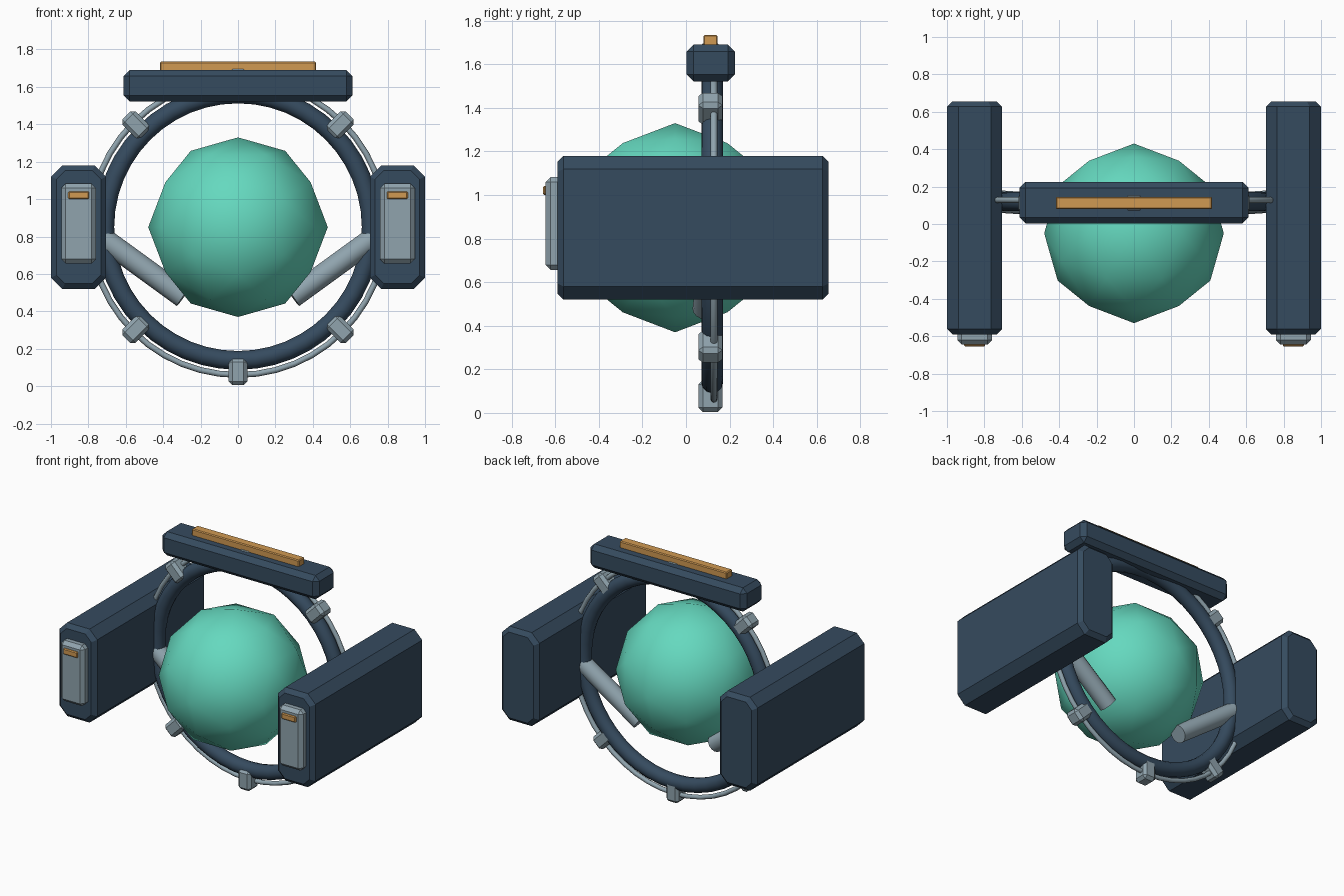
import bpy, bmesh, math
from mathutils import Vector, Matrix

if "Cube" in bpy.data.objects:
    bpy.data.objects.remove(bpy.data.objects["Cube"])


def material(name, rgb):
    m = bpy.data.materials.new(name)
    m.diffuse_color = (*rgb, 1)
    m.use_nodes = True
    m.node_tree.nodes["Principled BSDF"].inputs["Base Color"].default_value = m.diffuse_color
    return m


NAVY = material("dark_blue", (0.036, 0.070, 0.114))
GREY = material("light_grey", (0.279, 0.371, 0.423))
ORANGE = material("amber", (0.63, 0.32, 0.085))
TEAL = material("teal", (0.13, 0.69, 0.52))


def finish(bm, name, mat, smooth=None):
    bmesh.ops.recalc_face_normals(bm, faces=bm.faces)
    me = bpy.data.meshes.new(name)
    bm.to_mesh(me)
    bm.free()
    me.materials.append(mat)
    ob = bpy.data.objects.new(name, me)
    bpy.context.collection.objects.link(ob)
    if smooth:
        bpy.ops.object.select_all(action='DESELECT')
        ob.select_set(True)
        bpy.context.view_layer.objects.active = ob
        bpy.ops.object.shade_smooth_by_angle(angle=math.radians(smooth))
    return ob


def block(name, mat, lo, hi, bevel, matrix=None):
    """Box between two corners with all edges chamfered."""
    lo, hi = Vector(lo), Vector(hi)
    bm = bmesh.new()
    bmesh.ops.create_cube(bm, size=1)
    bmesh.ops.scale(bm, vec=hi - lo, verts=bm.verts)
    bmesh.ops.translate(bm, vec=(lo + hi) / 2, verts=bm.verts)
    bmesh.ops.bevel(bm, geom=bm.edges[:], offset=bevel, segments=1, affect='EDGES')
    if matrix:
        bm.transform(matrix)
    return finish(bm, name, mat)


def long_block(name, mat, lo, hi, corner, end):
    """Octagonal prism along y whose two ends are drawn in by a small chamfer."""
    (x0, y0, z0), (x1, y1, z1) = lo, hi
    bm = bmesh.new()
    loops = []
    for y, s in ((y0, end), (y0 + end, 0), (y1 - end, 0), (y1, end)):
        a, b, c, d = x0 + s, x1 - s, z0 + s, z1 - s
        k = corner - s * 0.5
        pts = [(a + k, c), (b - k, c), (b, c + k), (b, d - k),
               (b - k, d), (a + k, d), (a, d - k), (a, c + k)]
        loops.append([bm.verts.new((px, y, pz)) for px, pz in pts])
    for p, q in zip(loops, loops[1:]):
        for i in range(8):
            j = (i + 1) % 8
            bm.faces.new((p[i], p[j], q[j], q[i]))
    bm.faces.new(loops[0])
    bm.faces.new(loops[-1])
    return finish(bm, name, mat)


def ring(name, mat, y, major, minor, seg, sides):
    bpy.ops.mesh.primitive_torus_add(major_radius=major, minor_radius=minor,
                                     major_segments=seg, minor_segments=sides,
                                     location=(0, y, 0.85),
                                     rotation=(math.pi / 2, 0, 0))
    ob = bpy.context.object
    ob.name = name
    ob.data.materials.append(mat)
    bpy.ops.object.shade_smooth_by_angle(angle=math.radians(60))


# Core: icosahedron with vertices in the axis planes, subdivided once
phi = (1 + math.sqrt(5)) / 2
bm = bmesh.new()
for s in (-1, 1):
    for t in (-1, 1):
        for co in ((s, 0, t * phi), (s * phi, t, 0), (0, s * phi, t)):
            bm.verts.new(co)
bmesh.ops.convex_hull(bm, input=bm.verts[:])
bmesh.ops.subdivide_edges(bm, edges=bm.edges[:], cuts=1, use_grid_fill=True)
for v in bm.verts:
    v.co = v.co.normalized() * 0.48 + Vector((0, -0.05, 0.85))
finish(bm, "core_sphere", TEAL, 45)

# Main ring, thin outer conduit and the clips joining them
ring("main_ring", NAVY, 0.12, 0.712, 0.05, 48, 12)
ring("outer_conduit", GREY, 0.128, 0.79, 0.016, 48, 8)
for i in range(8):
    turn = Matrix.Translation((0, 0, 0.85)) @ Matrix.Rotation(i * math.pi / 4, 4, 'Y')
    block("ring_clip", GREY, (-0.05, 0.057, 0.70), (0.05, 0.167, 0.845), 0.02, turn)

# Top bar with its light strip
block("top_bar", NAVY, (-0.612, 0.003, 1.522), (0.612, 0.225, 1.69), 0.032)
block("top_strip", ORANGE, (-0.418, 0.08, 1.67), (0.418, 0.145, 1.735), 0.006)

for side, s in (("left", -1), ("right", 1)):
    cx = s * 0.852
    # Side pods, front panels and indicators
    long_block(side + "_pod", NAVY, (cx - 0.147, -0.59, 0.52),
               (cx + 0.147, 0.655, 1.18), 0.06, 0.028)
    block(side + "_panel", GREY, (cx - 0.093, -0.645, 0.655),
          (cx + 0.093, -0.56, 1.083), 0.024)
    block(side + "_indicator", ORANGE, (cx - 0.056, -0.656, 1.0),
          (cx + 0.056, -0.63, 1.042), 0.006)
    # Struts reaching from the ring towards the core
    a, b = Vector((s * 0.72, 0.12, 0.788)), Vector((s * 0.292, 0.09, 0.477))
    bm = bmesh.new()
    bmesh.ops.create_cone(bm, cap_ends=True, segments=16, radius1=0.06,
                          radius2=0.06, depth=(b - a).length)
    bm.transform(Matrix.Translation((a + b) / 2) @
                 (b - a).to_track_quat('Z', 'Y').to_matrix().to_4x4())
    finish(bm, side + "_strut", GREY, 40)
